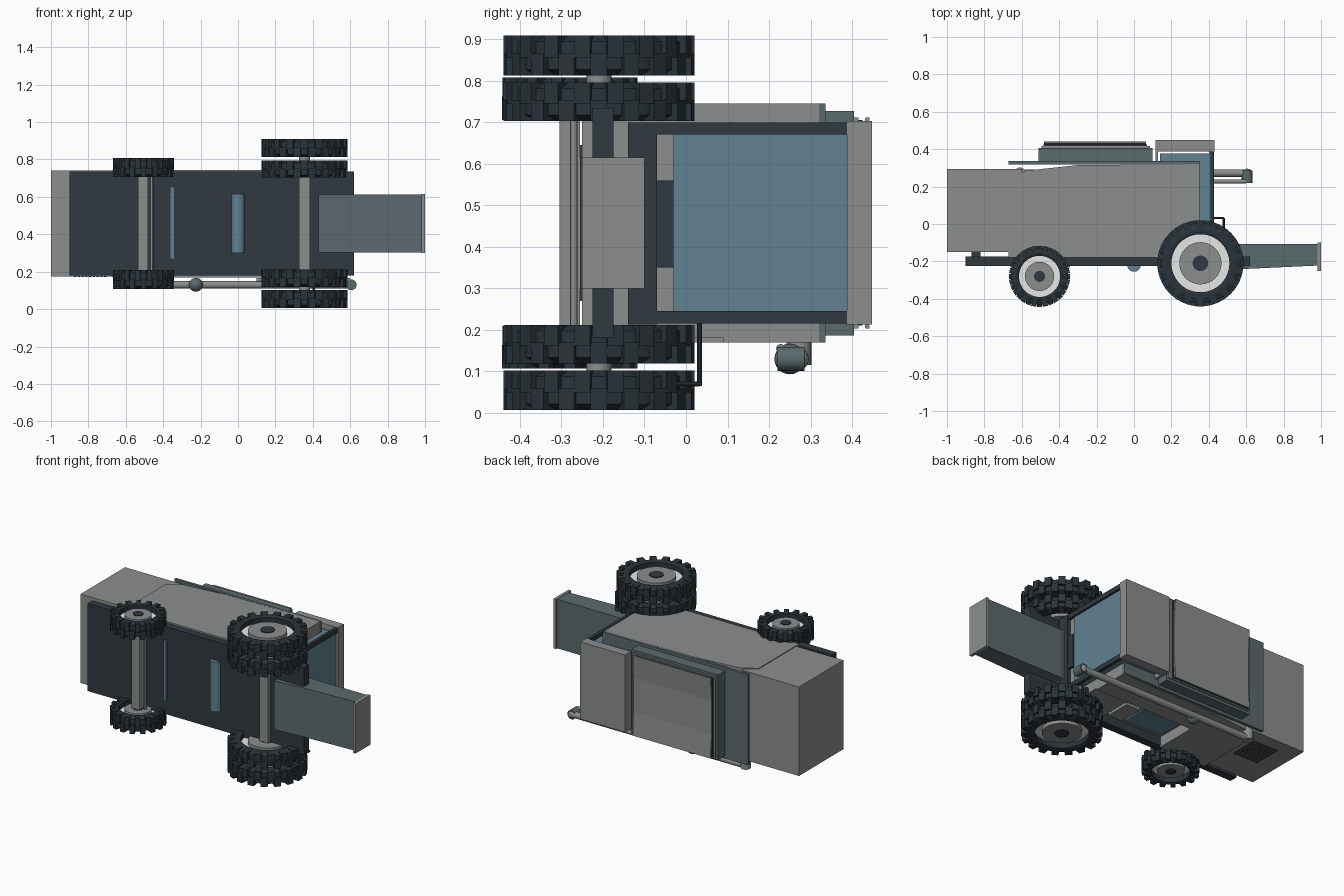
import bpy, bmesh, math
from mathutils import Matrix, Vector

if "Cube" in bpy.data.objects:
    bpy.data.objects.remove(bpy.data.objects["Cube"])

MID = 0.4575  # centre plane of the vehicle, which lies on its side


def mat(name, r, g, b):
    m = bpy.data.materials.new(name)
    m.diffuse_color = (r, g, b, 1)
    m.use_nodes = True
    m.node_tree.nodes["Principled BSDF"].inputs["Base Color"].default_value = m.diffuse_color
    return m


GREY = mat("light grey", 0.26, 0.275, 0.265)
SLATE = mat("slate grey", 0.105, 0.145, 0.155)
BLUE = mat("glass blue", 0.12, 0.225, 0.285)
DARK = mat("dark frame", 0.030, 0.040, 0.050)
TYRE = mat("tyre black", 0.024, 0.034, 0.042)
WHITE = mat("rim white", 0.85, 0.85, 0.85)


def finish(name, bm, m, smooth=False):
    bmesh.ops.recalc_face_normals(bm, faces=bm.faces)
    me = bpy.data.meshes.new(name)
    bm.to_mesh(me)
    bm.free()
    ob = bpy.data.objects.new(name, me)
    bpy.context.collection.objects.link(ob)
    me.materials.append(m)
    if smooth:
        bpy.ops.object.select_all(action='DESELECT')
        ob.select_set(True)
        bpy.context.view_layer.objects.active = ob
        bpy.ops.object.shade_smooth_by_angle(angle=math.radians(30))
    return ob


def add_box(bm, x0, x1, y0, y1, z0, z1, rot=None):
    mx = Matrix.Translation(((x0 + x1) / 2, (y0 + y1) / 2, (z0 + z1) / 2)) @ \
        Matrix.Diagonal((x1 - x0, y1 - y0, z1 - z0, 1))
    bmesh.ops.create_cube(bm, size=1, matrix=(rot @ mx if rot else mx))


def box(name, m, *d):
    bm = bmesh.new()
    add_box(bm, *d)
    return finish(name, bm, m)


def prism(name, m, pts, z0, z1):
    # side profile in x, y extruded across the width
    bm = bmesh.new()
    f = bm.faces.new([bm.verts.new((x, y, z0)) for x, y in pts])
    r = bmesh.ops.extrude_face_region(bm, geom=[f])
    bmesh.ops.translate(bm, vec=(0, 0, z1 - z0),
                        verts=[v for v in r['geom'] if isinstance(v, bmesh.types.BMVert)])
    return finish(name, bm, m)


def rod(name, m, a, b, r, seg=20):
    a, b = Vector(a), Vector(b)
    d = b - a
    bm = bmesh.new()
    bmesh.ops.create_cone(bm, cap_ends=True, segments=seg, radius1=r, radius2=r, depth=d.length,
                          matrix=Matrix.Translation((a + b) / 2) @ d.to_track_quat('Z', 'Y').to_matrix().to_4x4())
    return finish(name, bm, m, True)


def ball(name, m, c, r):
    bm = bmesh.new()
    bmesh.ops.create_uvsphere(bm, u_segments=20, v_segments=12, radius=r, matrix=Matrix.Translation(c))
    return finish(name, bm, m, True)


def wheel(name, cx, cy, cz, r, w, rim, hub, cap, lugs):
    # tyre: ring profile spun around the axle
    h, body, seg = w / 2, r * 0.935, 48
    prof = [(rim, -h * .9), (rim + .012, -h), (body - .03, -h), (body, -h * .7),
            (body, h * .7), (body - .03, h), (rim + .012, h), (rim, h * .9)]
    bm = bmesh.new()
    rings = [[bm.verts.new((cx + p * math.cos(t), cy + p * math.sin(t), cz + z)) for p, z in prof]
             for t in (2 * math.pi * i / seg for i in range(seg))]
    for i in range(seg):
        for j in range(len(prof)):
            k = (j + 1) % len(prof)
            bm.faces.new((rings[i][j], rings[i - 1][j], rings[i - 1][k], rings[i][k]))
    # staggered tread lugs
    for side in (-1, 1):
        for i in range(lugs):
            t = 2 * math.pi * (i + (0.5 if side > 0 else 0)) / lugs
            z0, z1 = sorted((-side * h * .1, side * h))
            add_box(bm, body - .03, r, -r * .085, r * .085, z0, z1,
                    Matrix.Translation((cx, cy, cz)) @ Matrix.Rotation(t, 4, 'Z'))
    finish(name + "_tyre", bm, TYRE)
    rod(name + "_rim", WHITE, (cx, cy, cz - .012), (cx, cy, cz + .012), rim + .004, 40)
    rod(name + "_hub", GREY, (cx, cy, cz - h * .75), (cx, cy, cz + h * .75), hub, 32)
    rod(name + "_cap", DARK, (cx, cy, cz - h * .85), (cx, cy, cz + h * .85), cap, 16)


# wheels and axles
for s, tag in ((1, "left"), (-1, "right")):
    wheel("front_outer_" + tag, .355, -.21, MID + s * .403, .23, .096, .155, .113, .042, 18)
    wheel("front_inner_" + tag, .355, -.21, MID + s * .292, .23, .092, .155, .113, .042, 18)
    wheel("rear_" + tag, -.505, -.28, MID + s * .299, .163, .102, .11, .078, .03, 16)
rod("front_hub_shaft", GREY, (.355, -.21, .06), (.355, -.21, .855), .03)
box("front_axle", GREY, .325, .385, -.25, -.19, .2, .715)
box("rear_axle", GREY, -.535, -.48, -.305, -.255, .2, .715)
rod("steering_rod", GREY, (-.462, -.27, .2), (-.462, -.27, .715), .009, 12)
for z in (.30, .615):
    box("rear_axle_mount", DARK, -.53, -.485, -.26, -.215, z - .03, z + .03)

# chassis
box("chassis", DARK, -.9, .62, -.225, -.175, .18, .735)
box("chassis_rear_mount", DARK, -.87, -.82, -.178, -.148, .2, .715)
rod("under_roller", BLUE, (0, -.218, .30), (0, -.218, .615), .037)
box("under_slot", BLUE, -.362, -.342, -.232, -.22, .27, .65)

# main body: core, full left skin, partly open right skin
side = [(-.67, -.18), (.35, -.18), (.35, .32), (-.3, .315), (-.58, .285), (-.67, .23)]
prism("body_core", GREY, side, .235, .73)
prism("left_side_panel", GREY, side, .73, .745)
prism("right_rear_panel", GREY, [(-.67, -.18), (-.34, -.18), (-.34, .31), (-.58, .285), (-.67, .23)], .17, .236)
prism("right_upper_panel", GREY, [(-.34, .09), (.35, .09), (.35, .32), (-.34, .31)], .17, .236)
box("right_front_panel", GREY, .12, .35, -.175, .09, .18, .236)
box("right_inner_panel", BLUE, -.32, -.06, -.15, .05, .226, .236)
box("right_inner_box", GREY, -.02, .08, -.13, .03, .2, .236)
box("right_recess_frame", DARK, -.34, .12, .07, .09, .19, .236)

# rear hood with a hole grid on its right side
box("rear_hood", GREY, -1, -.6, -.15, .295, .175, .74)
bm = bmesh.new()
for i in range(9):
    for j in range(9):
        x, y = -.87 + i * .02, .04 + j * .021
        add_box(bm, x - .006, x + .006, y - .006, y + .006, .171, .176)
finish("rear_grille", bm, DARK)

# grain tank on the upper deck
box("deck_plate", SLATE, -.67, .35, .318, .336, .17, .745)
box("tank_base", SLATE, -.51, .10, .33, .405, .187, .727)
box("tank_rim", GREY, -.495, .085, .40, .416, .203, .712)
box("tank_seal", DARK, -.485, .07, .415, .425, .21, .705)
bm = bmesh.new()
for x in (-.48, .065):
    pts = [(.442, .203), (.430, .35), (.430, .565), (.442, .712), (.432, .712), (.42, .565), (.42, .35), (.432, .203)]
    vs = [bm.verts.new((x, y, z)) for y, z in pts]
    bm.faces.new((vs[0], vs[1], vs[6], vs[7]))
    bm.faces.new((vs[1], vs[2], vs[5], vs[6]))
    bm.faces.new((vs[2], vs[3], vs[4], vs[5]))
    if x < 0:
        first = vs
for j in range(8):
    k = (j + 1) % 8
    bm.faces.new((first[j], first[k], vs[k], vs[j]))
finish("tank_lid", bm, GREY)

# cab
box("cab_roof", GREY, .115, .43, .388, .448, .213, .703)
box("cab_rear_wall", GREY, .115, .128, .32, .39, .215, .70)
box("cab_glass", BLUE, .14, .402, -.03, .376, .24, .675)
box("cab_glass_front", BLUE, .402, .415, -.03, .388, .24, .675)
for z in (.215, .67):
    box("cab_pillar", DARK, .408, .428, -.07, .388, z, z + .03)
box("cab_floor", GREY, .33, .41, -.07, -.03, .22, .695)
box("cab_step", DARK, .41, .425, -.07, -.03, .35, .56)
box("front_beam", DARK, .35, .43, -.14, -.07, .213, .70)

# feeder house
prism("feeder", SLATE, [(.43, -.255), (.6, -.24), (.985, -.222), (.985, -.108), (.43, -.108)], .302, .613)
box("feeder_lip", GREY, .982, 1.0, -.25, -.10, .30, .615)
box("feeder_rear_wall", GREY, .34, .44, -.18, -.10, .30, .615)

# unloading pipe along the right side
rod("unloader_pipe", GREY, (-.6, .272, .13), (.6, .272, .13), .02)
rod("unloader_lower_pipe", GREY, (.1, .228, .155), (.6, .228, .155), .011, 14)
rod("unloader_elbow", GREY, (-.61, .272, .115), (-.61, .272, .2), .03)
ball("unloader_joint", SLATE, (-.225, .25, .13), .037)
ball("unloader_end_ball", GREY, (.605, .268, .13), .028)
rod("unloader_spout", SLATE, (.605, .285, .13), (.605, .22, .13), .029)
box("unloader_bracket", GREY, .25, .35, .175, .33, .17, .195)

# hand rail beside the cab
rail = [(.40, .032, .07), (.48, .032, .07), (.48, -.03, .07)]
for a, b in zip(rail, rail[1:]):
    rod("hand_rail", DARK, a, b, .006, 10)
rod("hand_rail_post", DARK, (.405, .032, .065), (.405, .032, .22), .006, 10)
